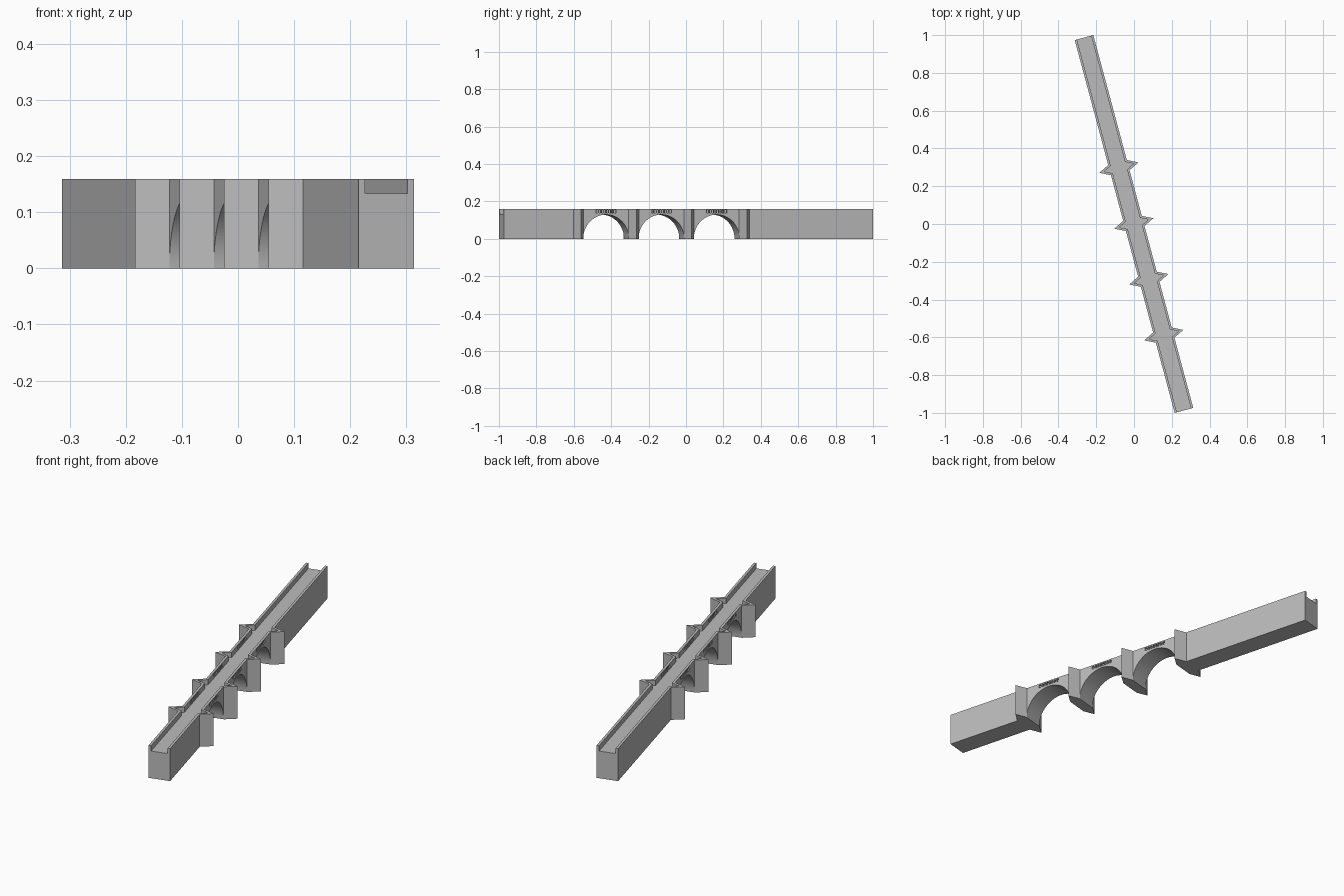
import bpy, bmesh, math
from mathutils import Matrix

cube = bpy.data.objects.get("Cube")
if cube:
    bpy.data.objects.remove(cube, do_unlink=True)

HALF_LEN, HALF_W = 1.0217, 0.051
DECK_Z, TOP_Z = 0.133, 0.159
PARAPET = 0.012
PIERS = [-0.609 + 0.306 * i for i in range(4)]
PIER_HALF, PIER_TIP = 0.028, 0.107
ARCH_R, ARCH_H = 0.1265, 0.129
SLOTS, SLOT_STEP, POST = 8, 0.014, 0.005
SLOT_LOW, SLOT_HIGH = 0.138, 0.153
TURN = Matrix.Rotation(math.radians(15), 4, "Z")

stone = bpy.data.materials.new("grey stone")
stone.use_nodes = True
GREY = (0.5, 0.5, 0.5, 1)
stone.diffuse_color = GREY
stone.node_tree.nodes["Principled BSDF"].inputs["Base Color"].default_value = GREY


def extrude(bm, points, direction):
    """Closed prism from a planar outline pushed along a direction."""
    face = bm.faces.new([bm.verts.new(p) for p in points])
    result = bmesh.ops.extrude_face_region(bm, geom=[face], use_keep_orig=True)
    moved = [g for g in result["geom"] if isinstance(g, bmesh.types.BMVert)]
    bmesh.ops.translate(bm, verts=moved, vec=direction)


def box(bm, x0, x1, y0, y1, z0, z1):
    extrude(bm, [(x0, y0, z0), (x1, y0, z0), (x1, y1, z0), (x0, y1, z0)], (0, 0, z1 - z0))


def finish(bm, name):
    bmesh.ops.recalc_face_normals(bm, faces=bm.faces)
    bm.transform(TURN)
    mesh = bpy.data.meshes.new(name)
    bm.to_mesh(mesh)
    bm.free()
    mesh.materials.append(stone)
    obj = bpy.data.objects.new(name, mesh)
    bpy.context.collection.objects.link(obj)
    return obj


# Bridge body: side profile with three arches, pushed across the width
profile = [(-HALF_LEN, 0)]
arch_centres = [(a + b) / 2 for a, b in zip(PIERS, PIERS[1:])]
for c in arch_centres:
    for i in range(33):
        a = math.pi * (1 - i / 32)
        profile.append((c + ARCH_R * math.cos(a), ARCH_H * math.sin(a)))
profile += [(HALF_LEN, 0), (HALF_LEN, DECK_Z), (-HALF_LEN, DECK_Z)]
bm = bmesh.new()
extrude(bm, [(-HALF_W, y, z) for y, z in profile], (2 * HALF_W, 0, 0))
body = finish(bm, "arched_body")
bpy.context.view_layer.objects.active = body
body.select_set(True)
bpy.ops.object.shade_smooth_by_angle(angle=math.radians(30))
body.select_set(False)

for side, label in ((1, "left"), (-1, "right")):
    inner, outer = side * (HALF_W - PARAPET), side * HALF_W

    # Pointed piers, each with a walled refuge at deck level
    bm = bmesh.new()
    for c in PIERS:
        tip = [(outer, c - PIER_HALF), (side * PIER_TIP, c), (outer, c + PIER_HALF)]
        extrude(bm, [(x, y, 0) for x, y in tip], (0, 0, DECK_Z))
        wall = tip + [(inner, c + PIER_HALF), (inner, c + 0.0206),
                      (side * 0.08, c), (inner, c - 0.0206), (inner, c - PIER_HALF)]
        extrude(bm, [(x, y, DECK_Z) for x, y in wall], (0, 0, TOP_Z - DECK_Z))
    finish(bm, label + "_piers")

    # Solid parapets on the approaches
    bm = bmesh.new()
    box(bm, inner, outer, -HALF_LEN, PIERS[0] - PIER_HALF, DECK_Z, TOP_Z)
    box(bm, inner, outer, PIERS[-1] + PIER_HALF, HALF_LEN, DECK_Z, TOP_Z)

    # Parapets over the arches, with a row of small openings
    for a, b, c in zip(PIERS, PIERS[1:], arch_centres):
        start, end = a + PIER_HALF, b - PIER_HALF
        half_row = SLOTS * SLOT_STEP / 2
        box(bm, inner, outer, start, end, DECK_Z, SLOT_LOW)
        box(bm, inner, outer, start, end, SLOT_HIGH, TOP_Z)
        box(bm, inner, outer, start, c - half_row, SLOT_LOW, SLOT_HIGH)
        box(bm, inner, outer, c + half_row, end, SLOT_LOW, SLOT_HIGH)
        for i in range(1, SLOTS):
            y = c - half_row + i * SLOT_STEP
            box(bm, inner, outer, y - POST / 2, y + POST / 2, SLOT_LOW, SLOT_HIGH)
    finish(bm, label + "_parapet")
